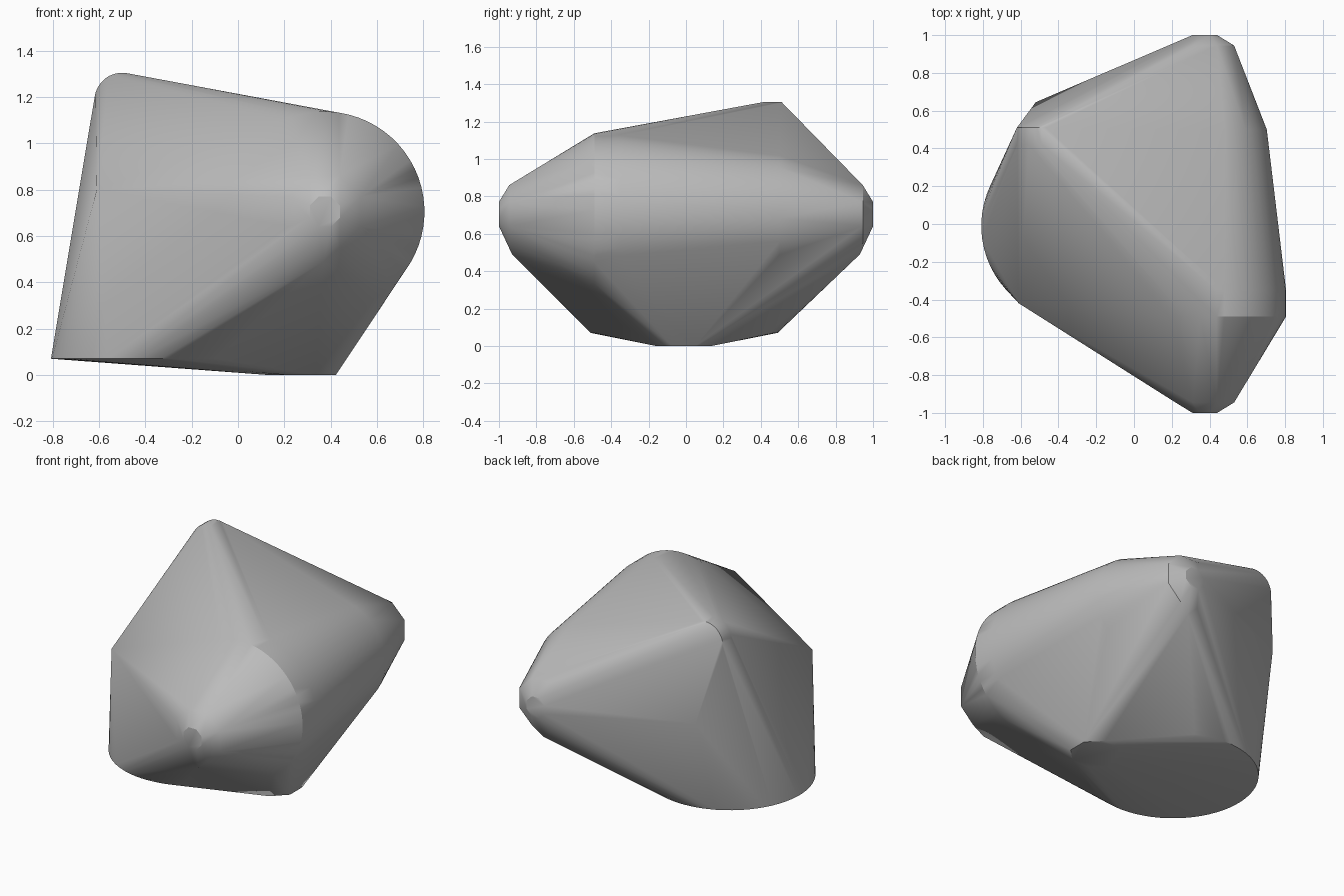
import bpy
import bmesh
from math import cos, sin, pi
from mathutils import Vector

cube = bpy.data.objects.get("Cube")
if cube:
    bpy.data.objects.remove(cube, do_unlink=True)

bm = bmesh.new()


def ring(center, radius, axis, sides):
    """Add a ring of points around the given axis, flat sides facing the axes."""
    r = radius / cos(pi / sides)
    for i in range(sides):
        a = 2 * pi * (i + 0.5) / sides
        u, v = r * cos(a), r * sin(a)
        offset = (u, 0, v) if axis == "y" else (u, v, 0)
        bm.verts.new(Vector(center) + Vector(offset))


# Pointed ends, front and back
for side in (-1, 1):
    ring((0.375, side, 0.705), 0.065, "y", 8)
    ring((0.375, side * 0.945, 0.705), 0.155, "y", 8)
    bm.verts.new((0.37, side * 0.93, 0.49))

# Large rounded shoulder, tapering to a smaller one at the back
ring((0.373, -0.49, 0.705), 0.432, "y", 64)
ring((0.373, -0.35, 0.705), 0.432, "y", 64)
ring((0.373, 0.5, 0.705), 0.33, "y", 48)

# Rounded peak
ring((-0.5, 0.42, 1.185), 0.12, "y", 32)
ring((-0.5, 0.51, 1.185), 0.12, "y", 32)

# Round base and small foot
ring((-0.308, -0.01, 0.07), 0.5, "z", 64)
ring((0.275, -0.012, 0), 0.148, "z", 8)

# Side corners
bm.verts.new((-0.61, -0.42, 0.8))
bm.verts.new((-0.52, 0.645, 0.705))

# Wrap one convex skin over all points
hull = bmesh.ops.convex_hull(bm, input=bm.verts[:])
inner = {v for v in bm.verts if not v.link_faces}
bmesh.ops.delete(bm, geom=list(inner), context="VERTS")
bmesh.ops.dissolve_limit(bm, angle_limit=0.003, verts=bm.verts[:], edges=bm.edges[:])
bmesh.ops.recalc_face_normals(bm, faces=bm.faces[:])

mesh = bpy.data.meshes.new("rock")
bm.to_mesh(mesh)
bm.free()
rock = bpy.data.objects.new("rock", mesh)
bpy.context.collection.objects.link(rock)

# Plain stone grey
grey = (0.5, 0.5, 0.5, 1)
stone = bpy.data.materials.new("stone_grey")
stone.use_nodes = True
stone.diffuse_color = grey
stone.node_tree.nodes["Principled BSDF"].inputs["Base Color"].default_value = grey
mesh.materials.append(stone)

bpy.ops.object.select_all(action="DESELECT")
rock.select_set(True)
bpy.context.view_layer.objects.active = rock
bpy.ops.object.shade_smooth_by_angle(angle=pi / 6)
